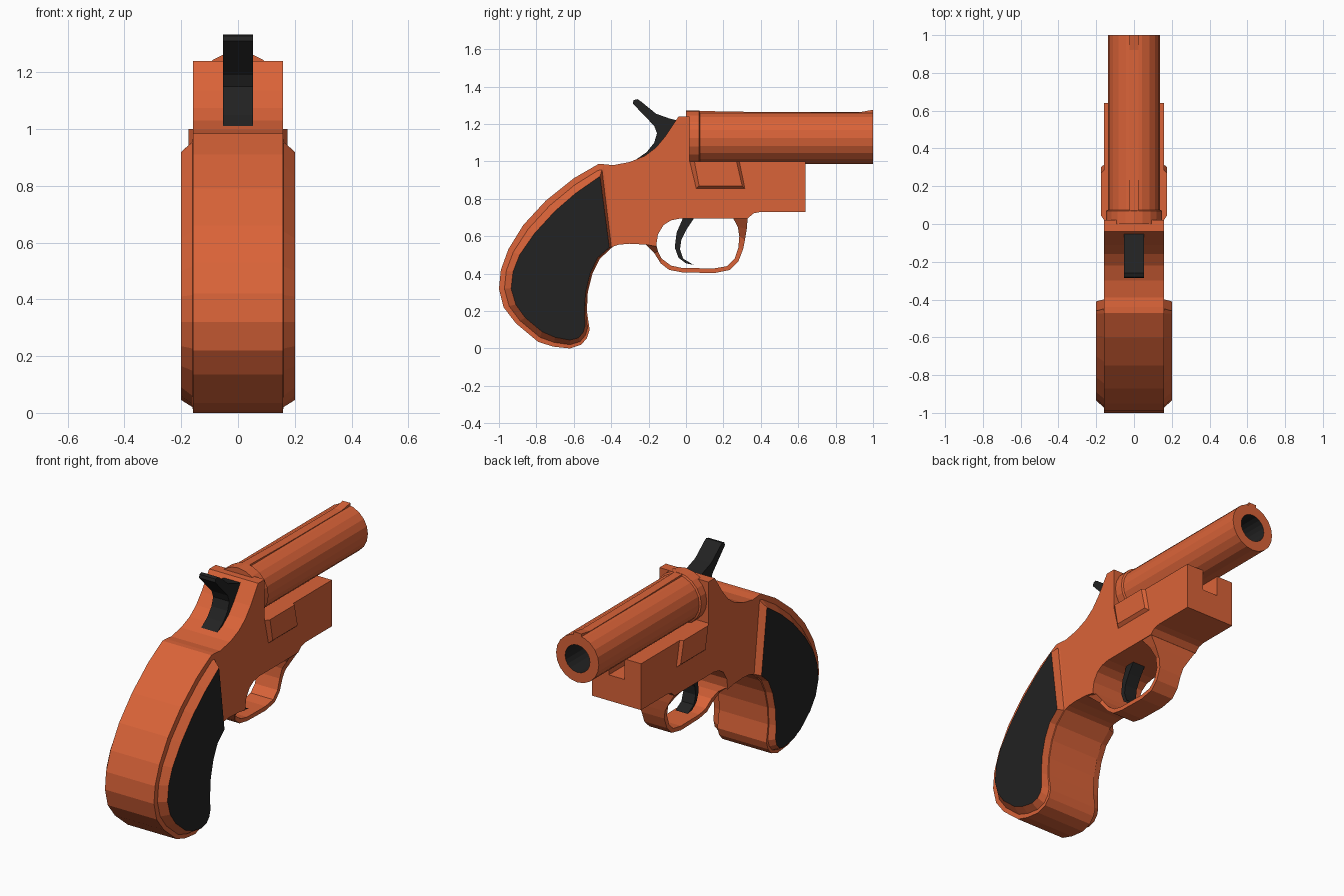
import bpy, bmesh, math


def material(name, rgb):
    m = bpy.data.materials.new(name)
    m.diffuse_color = (*rgb, 1)
    return m


ORANGE = material("orange", (0.70, 0.125, 0.04))
BLACK = material("black", (0.016, 0.016, 0.016))


def loft(name, rings, mats, closed=False, cap_mat=0, closed_loop=True):
    """Bridge equal-sized rings of 3D points and cap both ends."""
    bm = bmesh.new()
    vs = [[bm.verts.new(p) for p in r] for r in rings]
    n = len(rings[0])
    for a, b in zip(vs, vs[1:]):
        for i in range(n):
            j = (i + 1) % n
            bm.faces.new((a[i], a[j], b[j], b[i]))
    for end in (vs[0], vs[-1]):
        bm.faces.new(end).material_index = cap_mat
    bmesh.ops.recalc_face_normals(bm, faces=bm.faces)
    me = bpy.data.meshes.new(name)
    bm.to_mesh(me)
    bm.free()
    for m in mats:
        me.materials.append(m)
    ob = bpy.data.objects.new(name, me)
    bpy.context.collection.objects.link(ob)
    return ob


def ring(x, profile):
    return [(x, y, z) for y, z in profile]


def prism(name, profile, half, mat):
    return loft(name, [ring(-half, profile), ring(half, profile)], [mat])


# Frame: side profile extruded across x
frame = prism("frame", [
    (-0.04, 1.24), (0.02, 1.24), (0.02, 1.0), (0.64, 1.0), (0.64, 0.73),
    (0.40, 0.73), (0.36, 0.722), (0.33, 0.695), (-0.03, 0.695), (-0.08, 0.685),
    (-0.12, 0.66), (-0.15, 0.61), (-0.16, 0.545), (-0.21, 0.555), (-0.30, 0.56),
    (-0.36, 0.555), (-0.39, 0.545), (-0.44, 0.985), (-0.39, 0.98), (-0.30, 0.997),
    (-0.22, 1.03), (-0.16, 1.075), (-0.11, 1.135)], 0.158, ORANGE)

# Slot in the front of the frame, under the barrel
slot = prism("slot_cutter", [(0.48, 0.88), (0.7, 0.88), (0.7, 1.05), (0.48, 1.05)], 0.05, ORANGE)
slot.hide_render = True
mod = frame.modifiers.new("slot", 'BOOLEAN')
mod.object = slot
mod.operation = 'DIFFERENCE'
mod.solver = 'EXACT'
bpy.context.view_layer.objects.active = frame
bpy.ops.object.modifier_apply(modifier=mod.name)
bpy.data.objects.remove(slot)

# Grip: outer outline, flat rim, chamfer up to black side panels
outer = [(-0.44, 0.985), (-0.47, 0.985), (-0.60, 0.91), (-0.75, 0.79), (-0.87, 0.66),
         (-0.95, 0.53), (-0.99, 0.42), (-1.0, 0.32), (-0.975, 0.22), (-0.91, 0.135),
         (-0.79, 0.035), (-0.71, 0.01), (-0.62, 0.0), (-0.56, 0.02), (-0.53, 0.055),
         (-0.515, 0.10), (-0.53, 0.20), (-0.525, 0.30), (-0.50, 0.40), (-0.46, 0.48), (-0.39, 0.545)]
inner = [(-0.46, 0.92), (-0.475, 0.91), (-0.59, 0.83), (-0.70, 0.735), (-0.81, 0.615),
         (-0.89, 0.50), (-0.925, 0.41), (-0.935, 0.32), (-0.91, 0.235), (-0.86, 0.165),
         (-0.77, 0.09), (-0.70, 0.06), (-0.62, 0.045), (-0.575, 0.057), (-0.55, 0.085),
         (-0.54, 0.12), (-0.543, 0.20), (-0.537, 0.30), (-0.513, 0.40), (-0.473, 0.485), (-0.41, 0.54)]
rim = [(a[0] * 0.55 + b[0] * 0.45, a[1] * 0.55 + b[1] * 0.45) for a, b in zip(outer, inner)]
loft("grip", [ring(-0.2, inner), ring(-0.16, rim), ring(-0.158, outer),
              ring(0.158, outer), ring(0.16, rim), ring(0.2, inner)],
     [ORANGE, BLACK], cap_mat=1)

# Trigger guard: stations of inner point, outer point and half width
guard = [(0.25, 0.70, 0.33, 0.70, 0.158), (0.277, 0.65, 0.325, 0.64, 0.12),
         (0.285, 0.60, 0.315, 0.58, 0.085), (0.28, 0.54, 0.305, 0.53, 0.073),
         (0.26, 0.48, 0.28, 0.465, 0.073), (0.22, 0.44, 0.235, 0.42, 0.073),
         (0.15, 0.428, 0.15, 0.403, 0.073), (-0.02, 0.43, -0.02, 0.407, 0.073),
         (-0.08, 0.443, -0.09, 0.42, 0.073), (-0.13, 0.48, -0.135, 0.455, 0.075),
         (-0.15, 0.52, -0.17, 0.51, 0.10), (-0.16, 0.56, -0.22, 0.56, 0.158)]
loft("trigger_guard", [[(-w, a, b), (w, a, b), (w, c, d), (-w, c, d)]
                       for a, b, c, d, w in guard], [ORANGE])


def tube_ring(r, y, n=20):
    return [(r * math.cos(2 * math.pi * i / n), y, 1.125 + r * math.sin(2 * math.pi * i / n))
            for i in range(n)]


# Barrel with breech collar and an open dark bore
barrel = loft("barrel", [tube_ring(r, y) for r, y in [
    (0.148, 0.0), (0.148, 0.07), (0.138, 0.075), (0.138, 1.0), (0.08, 1.0), (0.08, 0.12)]],
    [ORANGE, BLACK])
for f in barrel.data.polygons:
    if all(math.hypot(barrel.data.vertices[v].co.x,
                      barrel.data.vertices[v].co.z - 1.125) < 0.09 for v in f.vertices):
        f.material_index = 1

# Sighting rib along the barrel, rising at the muzzle
prism("sight_rib", [(0.06, 1.23), (1.0, 1.23), (1.0, 1.276), (0.92, 1.262),
                    (0.40, 1.264), (0.06, 1.27)], 0.025, ORANGE)

# Raised hinge plates on both sides
base = [(0.02, 1.0), (0.055, 0.855), (0.315, 0.855), (0.285, 1.0)]
face = [(0.045, 1.0), (0.07, 0.87), (0.30, 0.87), (0.27, 1.0)]
for side, s in (("left", -1), ("right", 1)):
    loft("side_plate_" + side, [ring(s * 0.15, base), ring(s * 0.158, base), ring(s * 0.175, face)], [ORANGE])

# Hammer with thumb spur
prism("hammer", [(-0.285, 1.31), (-0.28, 1.328), (-0.26, 1.333), (-0.24, 1.32), (-0.16, 1.255),
                 (-0.09, 1.23), (-0.03, 1.215), (-0.03, 1.10), (-0.15, 1.0), (-0.27, 1.008),
                 (-0.21, 1.05), (-0.17, 1.10), (-0.155, 1.15), (-0.17, 1.19)], 0.052, BLACK)

# Curved trigger
prism("trigger", [(-0.015, 0.70), (0.045, 0.70), (0.005, 0.64), (-0.025, 0.58), (-0.032, 0.53),
                  (-0.015, 0.48), (0.04, 0.447), (0.0, 0.455), (-0.04, 0.485),
                  (-0.06, 0.54), (-0.05, 0.62)], 0.04, BLACK)
